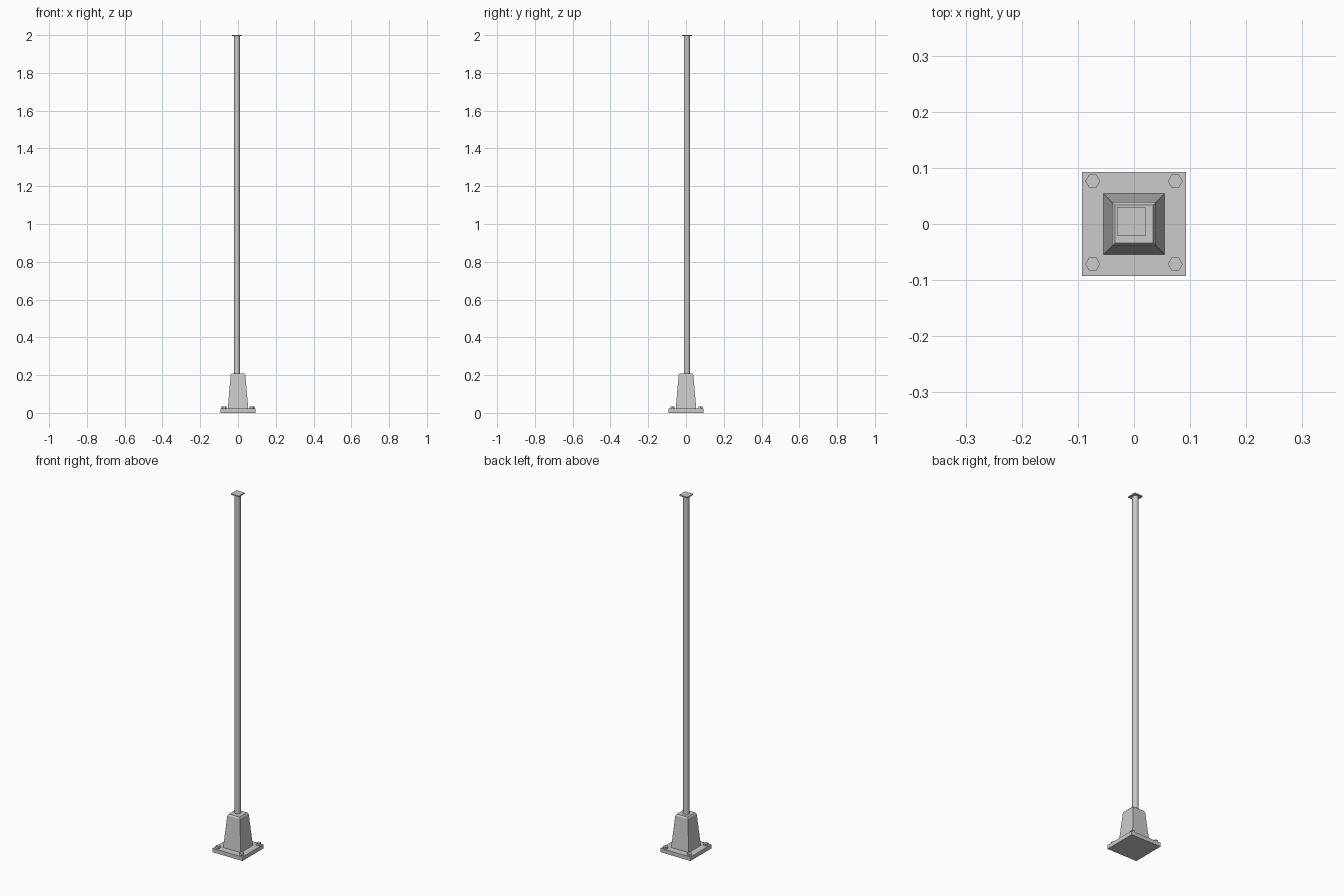
import bpy, bmesh, math

if "Cube" in bpy.data.objects:
    bpy.data.objects.remove(bpy.data.objects["Cube"])


def finish(name, bm):
    bmesh.ops.recalc_face_normals(bm, faces=bm.faces)
    me = bpy.data.meshes.new(name)
    bm.to_mesh(me)
    bm.free()
    ob = bpy.data.objects.new(name, me)
    bpy.context.collection.objects.link(ob)
    return ob


def loft(name, sides, rings, centre=(0, 0), turn=0.0):
    """Stack regular polygon rings (circumradius, z) into a closed solid."""
    bm = bmesh.new()
    loops = []
    for r, z in rings:
        loops.append([bm.verts.new((centre[0] + r * math.cos(turn + math.tau * i / sides),
                                    centre[1] + r * math.sin(turn + math.tau * i / sides), z))
                      for i in range(sides)])
    for a, b in zip(loops, loops[1:]):
        for i in range(sides):
            j = (i + 1) % sides
            bm.faces.new((a[i], a[j], b[j], b[i]))
    bm.faces.new(loops[0][::-1])
    bm.faces.new(loops[-1])
    return finish(name, bm)


def square(name, rings, centre=(0, 0)):
    """Square loft; rings are (half width, z)."""
    return loft(name, 4, [(h * math.sqrt(2), z) for h, z in rings], centre, math.pi / 4)


POLE = (-0.005, 0.005)

# base plate and tapered pedestal with chamfered top
square("base_plate", [(0.0925, 0), (0.0925, 0.022)])
square("pedestal", [(0.0545, 0.02), (0.039, 0.2), (0.034, 0.208)])

# hexagonal bolt heads in the four corners
for x in (-0.0735, 0.0735):
    for y in (-0.0715, 0.0765):
        loft("bolt", 6, [(0.0132, 0.02), (0.0132, 0.033)], (x, y))

# round pole
pole = loft("pole", 16, [(0.016, 0.2), (0.016, 1.996)], POLE)
bpy.context.view_layer.objects.active = pole
pole.select_set(True)
bpy.ops.object.shade_smooth_by_angle(angle=math.radians(40))

# thin square top cap
square("top_cap", [(0.0255, 1.994), (0.0255, 2.0)], POLE)
